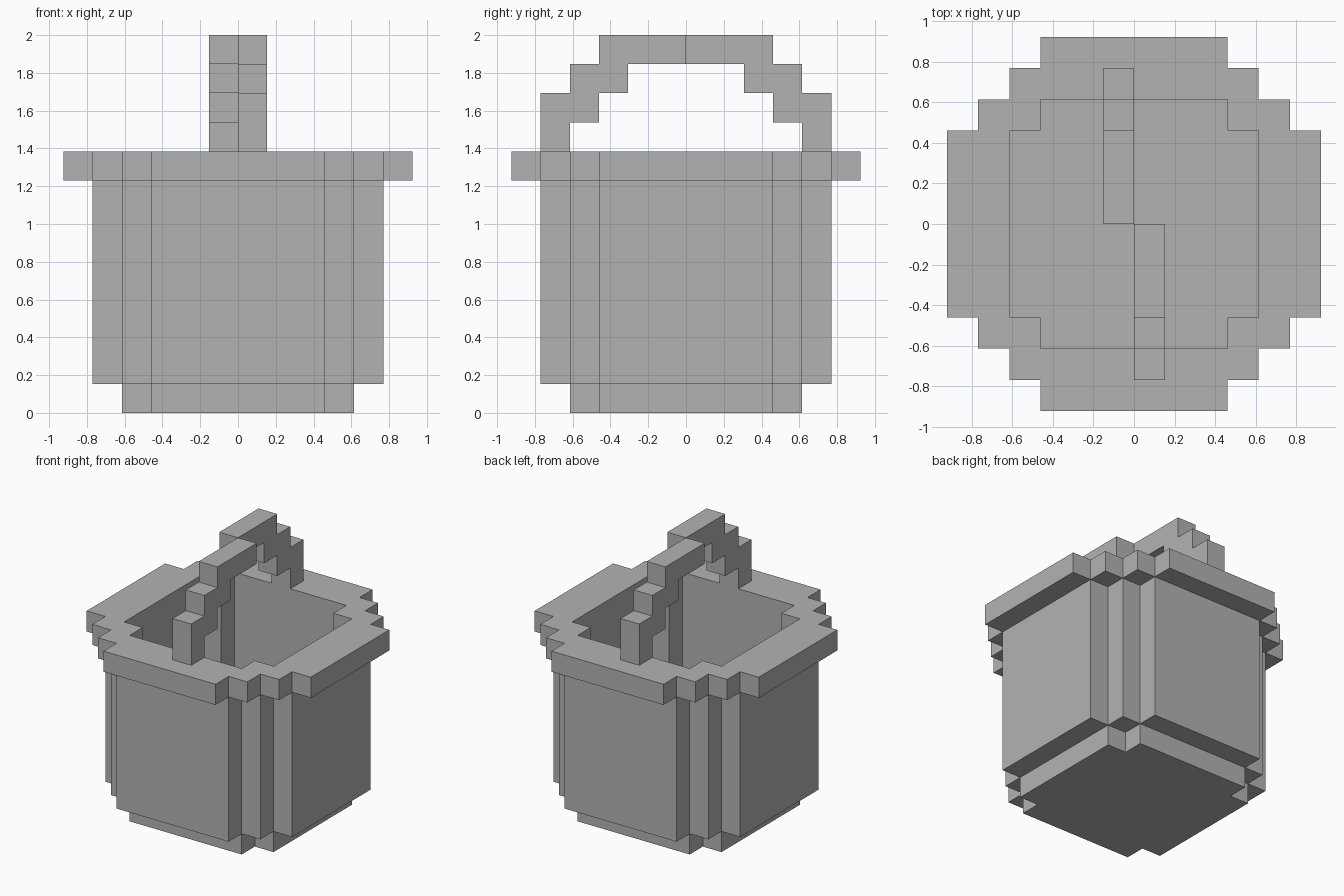
import bpy
import bmesh
from mathutils import Vector

cube = bpy.data.objects.get("Cube")
if cube:
    bpy.data.objects.remove(cube, do_unlink=True)

U = 2 / 13  # one block

grey = bpy.data.materials.new("plain grey")
grey.use_nodes = True
colour = (0.45, 0.45, 0.45, 1)
grey.diffuse_color = colour
grey.node_tree.nodes["Principled BSDF"].inputs["Base Color"].default_value = colour


def finish(name, bm):
    bmesh.ops.remove_doubles(bm, verts=bm.verts, dist=0.001)
    mesh = bpy.data.meshes.new(name)
    bm.to_mesh(mesh)
    bm.free()
    mesh.materials.append(grey)
    obj = bpy.data.objects.new(name, mesh)
    bpy.context.collection.objects.link(obj)
    return obj


# Bucket: stepped round layers on a lattice with a wide centre column
LINES = [-6, -5, -4, -3, 3, 4, 5, 6]
LEVELS = [0, 1, 8, 9]
RINGS = [(0, 1), (2, 2), (2, 3)]  # filled steps from the centre, per layer


def filled(cell):
    i, j, k = cell
    if not 0 <= k < len(RINGS):
        return False
    low, high = RINGS[k]
    return low <= abs(i - 3) + abs(j - 3) <= high


def add_open_faces(bm, cell):
    """Add only those sides of a block that have no neighbour."""
    grids = (LINES, LINES, LEVELS)
    for axis in range(3):
        b, c = (axis + 1) % 3, (axis + 2) % 3
        for side in (0, 1):
            neighbour = list(cell)
            neighbour[axis] += 2 * side - 1
            if filled(neighbour):
                continue
            corners = []
            for db, dc in ((0, 0), (1, 0), (1, 1), (0, 1)):
                p = Vector()
                p[axis] = grids[axis][cell[axis] + side]
                p[b] = grids[b][cell[b] + db]
                p[c] = grids[c][cell[c] + dc]
                corners.append(bm.verts.new(p * U))
            bm.faces.new(corners if side else corners[::-1])


for layer, name in enumerate(("bucket_floor", "bucket_wall", "bucket_rim")):
    bm = bmesh.new()
    for i in range(7):
        for j in range(7):
            if filled((i, j, layer)):
                add_open_faces(bm, (i, j, layer))
    finish(name, bm)

# Handle: a stepped half arch, repeated half a turn round
ARCH = [(5, 9), (5, 11), (4, 11), (4, 12), (3, 12), (3, 13), (0, 13),
        (0, 12), (2, 12), (2, 11), (3, 11), (3, 10), (4, 10), (4, 9)]

for name, turn in (("handle_front", 1), ("handle_back", -1)):
    bm = bmesh.new()
    profile = bm.faces.new([bm.verts.new((0, -turn * y * U, z * U)) for y, z in ARCH])
    result = bmesh.ops.extrude_face_region(bm, geom=[profile], use_keep_orig=True)
    moved = [v for v in result["geom"] if isinstance(v, bmesh.types.BMVert)]
    bmesh.ops.translate(bm, verts=moved, vec=(turn * U, 0, 0))
    bmesh.ops.recalc_face_normals(bm, faces=bm.faces)
    finish(name, bm)
